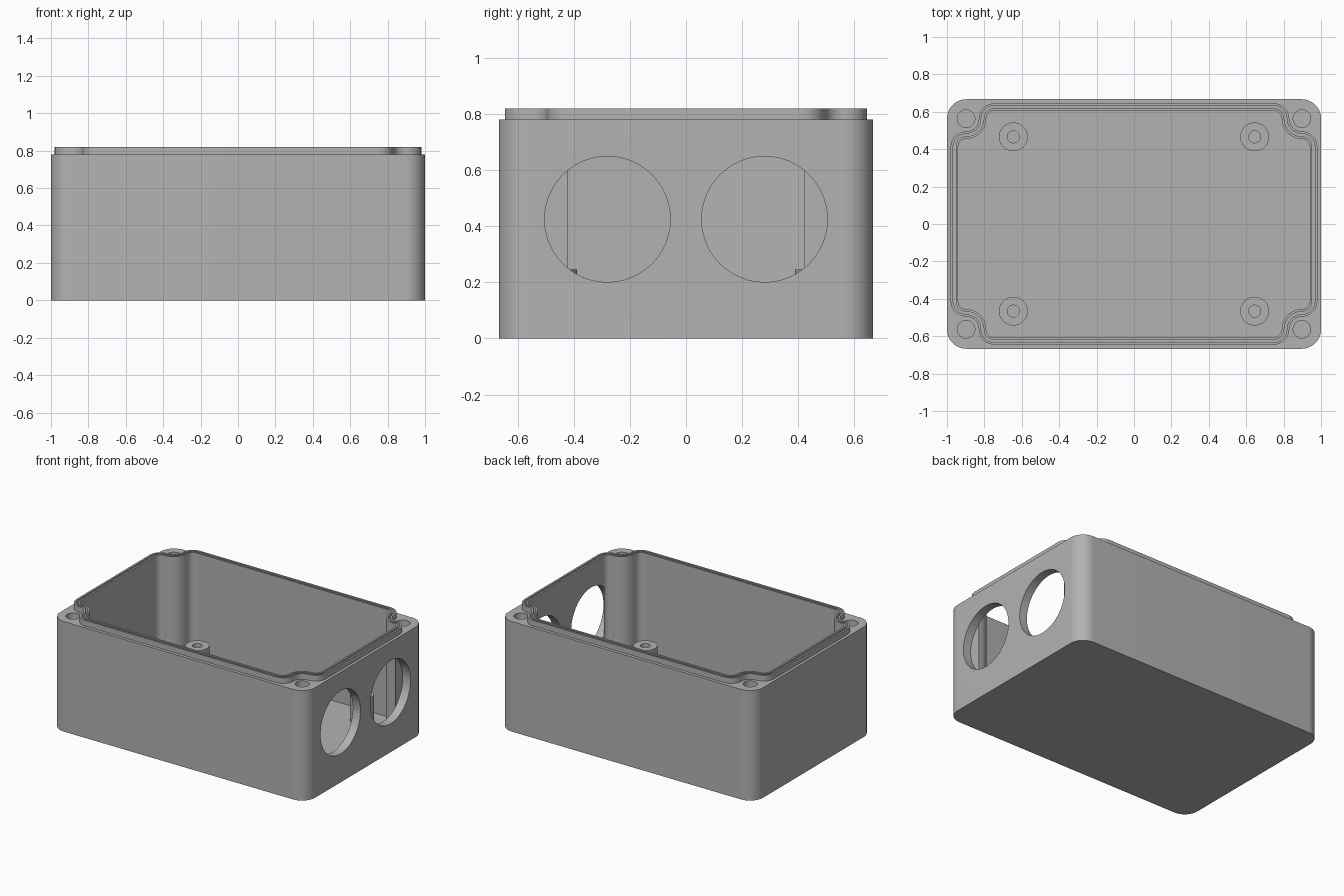
import bpy
import bmesh
from math import cos, sin, radians, pi

old = bpy.data.objects.get("Cube")
if old:
    bpy.data.objects.remove(old, do_unlink=True)

HALF_X, HALF_Y, DECK, TOP, FLOOR = 1.0, 0.667, 0.78, 0.82, 0.06
SCREW = (0.898, 0.563)        # corner screw centre
WALL = 0.04                   # rim width
QUADRANTS = ((1, 1), (-1, 1), (-1, -1), (1, -1))

grey = bpy.data.materials.new("plain grey")
grey.use_nodes = True
colour = (0.45, 0.45, 0.45, 1)
grey.diffuse_color = colour
grey.node_tree.nodes["Principled BSDF"].inputs["Base Color"].default_value = colour


def arc(cx, cy, r, start, end, steps=12):
    angles = [radians(start + (end - start) * i / steps) for i in range(steps + 1)]
    return [(cx + r * cos(a), cy + r * sin(a)) for a in angles]


def four_corners(corner):
    """Mirror a counter-clockwise first-quadrant corner into a closed outline."""
    outline = []
    for sx, sy in QUADRANTS:
        pts = corner if sx * sy > 0 else corner[::-1]
        outline += [(sx * x, sy * y) for x, y in pts]
    return outline


def notched_outline(inset):
    """Rectangle whose corners wrap inward around the screws."""
    cx, cy = SCREW
    reach, convex, concave = 0.15, 0.082 - inset, 0.068 + inset
    return four_corners(arc(cx, cy - reach, convex, 0, 90)
                        + arc(cx, cy, concave, 270, 180)[1:]
                        + arc(cx - reach, cy, convex, 0, 90)[1:])


def circle(r, cx=0, cy=0):
    return arc(cx, cy, r, 0, 360, 48)[:-1]


def loft(name, rings, cap_start=False, cap_end=False):
    """Skin a stack of (outline, height) rings of equal length."""
    bm = bmesh.new()
    loops = [[bm.verts.new((x, y, z)) for x, y in pts] for pts, z in rings]
    for a, b in zip(loops, loops[1:]):
        n = len(a)
        for i in range(n):
            j = (i + 1) % n
            bm.faces.new((a[i], a[j], b[j], b[i]))
    if cap_start:
        bm.faces.new(loops[0][::-1])
    if cap_end:
        bm.faces.new(loops[-1])
    mesh = bpy.data.meshes.new(name)
    bm.to_mesh(mesh)
    bm.free()
    mesh.materials.append(grey)
    obj = bpy.data.objects.new(name, mesh)
    bpy.context.collection.objects.link(obj)
    return obj


def prism(name, outline, low, high):
    return loft(name, [(outline, low), (outline, high)], True, True)


def activate(obj):
    bpy.ops.object.select_all(action="DESELECT")
    obj.select_set(True)
    bpy.context.view_layer.objects.active = obj


def cut(target, cutter):
    cutter.hide_render = True
    mod = target.modifiers.new("cut", "BOOLEAN")
    mod.operation, mod.solver, mod.object = "DIFFERENCE", "EXACT", cutter
    activate(target)
    bpy.ops.object.modifier_apply(modifier=mod.name)
    bpy.data.objects.remove(cutter, do_unlink=True)


def smooth(obj):
    activate(obj)
    bpy.ops.object.shade_smooth_by_angle(angle=radians(30))


# Box body with rounded vertical corners
radius = 0.103
body = prism("box_body",
             four_corners(arc(HALF_X - radius, HALF_Y - radius, radius, 0, 90)), 0, DECK)

# Main cavity, leaving columns around the screws
cut(body, prism("cavity_cutter", notched_outline(WALL), FLOOR, 1))

# Blind screw holes in the corners
for sx, sy in QUADRANTS:
    cut(body, prism("screw_cutter", circle(0.047, sx * SCREW[0], sy * SCREW[1]), 0.2, 1))

# Two cable openings through the right end wall only
for side in (-1, 1):
    opening = prism("opening_cutter", circle(0.224), 0, 0.2)
    opening.rotation_euler = (0, pi / 2, 0)
    opening.location = (0.939, side * 0.28, 0.425)
    bpy.context.view_layer.update()
    cut(body, opening)
smooth(body)

# Raised sealing rim with a gasket groove
groove_in, groove_out, groove_floor = 0.013, 0.027, 0.79
section = [(0, DECK), (0, TOP), (groove_in, TOP), (groove_in, groove_floor),
           (groove_out, groove_floor), (groove_out, TOP), (WALL, TOP), (WALL, DECK)]
smooth(loft("sealing_rim", [(notched_outline(d), z) for d, z in section]))

# Mounting bosses standing on the floor
outer, bore, boss_top = circle(0.077), circle(0.032), 0.245
for sx, sy in QUADRANTS:
    boss = loft("mounting_boss", [(outer, FLOOR), (outer, boss_top),
                                  (bore, boss_top), (bore, 0.08)], cap_end=True)
    boss.location = (sx * 0.645, sy * 0.466, 0)
    smooth(boss)
